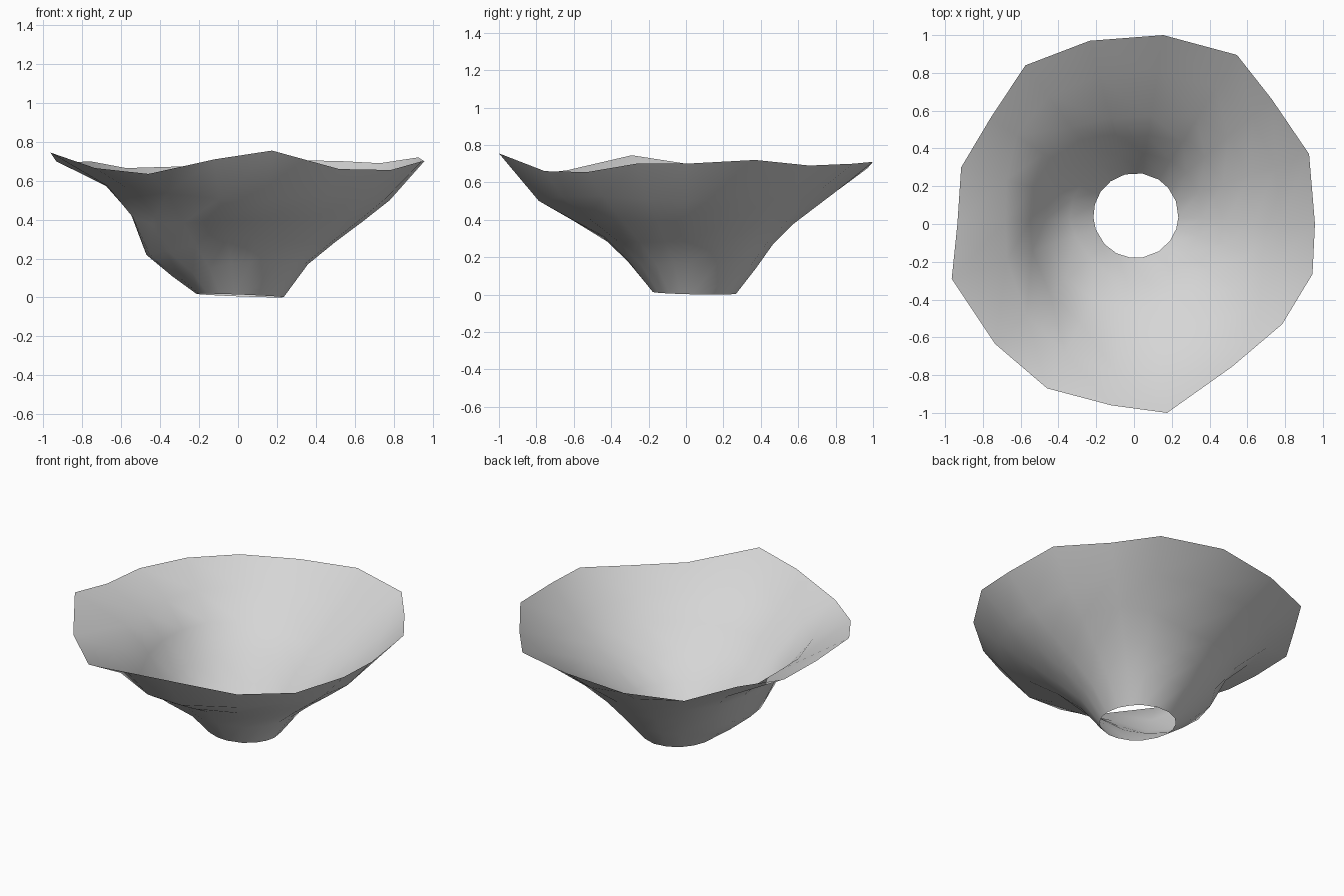
import bpy
import bmesh
import math

default_cube = bpy.data.objects.get("Cube")
if default_cube:
    bpy.data.objects.remove(default_cube, do_unlink=True)

CENTRE_X, CENTRE_Y = 0.01, 0.045
BASE_RADIUS = 0.225

# Wavy rim, counter-clockwise from the left side (x, y, z)
RIM = [
    (.958, 0, .70), (.927, .37, .72), (.73, .66, .69), (.545, .895, .70),
    (.155, 1, .71), (-.235, .97, .675), (-.575, .84, .665), (-.76, .56, .70),
    (-.915, .3, .69), (-.935, 0, .70), (-.965, -.29, .745), (-.735, -.635, .665),
    (-.46, -.87, .635), (-.12, -.96, .71), (.175, -1, .755),
    (.52, -.755, .66), (.785, -.53, .655), (.945, -.265, .70),
]

# Wall profiles (radius, height) in eight directions, every eighth of a turn
PROFILES = [
    [(.35, .17), (.49, .285), (.63, .39), (.77, .5)],    # left
    [(.35, .15), (.48, .285), (.64, .43), (.81, .56)],   # back left
    [(.33, .14), (.42, .27), (.52, .37), (.76, .55)],    # back
    [(.33, .14), (.45, .28), (.59, .42), (.78, .56)],    # back right
    [(.35, .11), (.48, .22), (.56, .43), (.69, .575)],   # right, bulging
    [(.33, .13), (.5, .24), (.62, .38), (.79, .56)],     # front right, bulging
    [(.36, .18), (.49, .31), (.66, .4), (.84, .5)],      # front
    [(.34, .16), (.49, .28), (.67, .41), (.83, .53)],    # front left
]


def spline(a, b, c, d, t):
    """Smooth blend from b to c with neighbours a and d."""
    return b + 0.5 * t * (c - a + t * (2 * a - 5 * b + 4 * c - d
                                       + t * (3 * (b - c) + d - a)))


def polar(angle, radius, height):
    return (CENTRE_X + radius * math.cos(angle),
            CENTRE_Y + radius * math.sin(angle), height)


def wall_point(angle, level):
    """Point on the wall at a direction, blended between the profiles."""
    count = len(PROFILES)
    place = (angle % math.tau) / math.tau * count
    index = int(place)
    near = [PROFILES[(index + step) % count][level] for step in (-1, 0, 1, 2)]
    radius, height = (spline(*values, place - index) for values in zip(*near))
    return polar(angle, radius, height)


def make_material(name, colour):
    material = bpy.data.materials.new(name)
    material.use_nodes = True
    material.diffuse_color = colour
    shader = next(n for n in material.node_tree.nodes
                  if n.type == "BSDF_PRINCIPLED")
    shader.inputs["Base Color"].default_value = colour
    return material


# Open funnel: one column of points per rim corner
bm = bmesh.new()
columns = []
for corner in RIM:
    angle = math.atan2(corner[1] - CENTRE_Y, corner[0] - CENTRE_X)
    base_height = 0.01 - 0.01 * math.cos(angle - 0.5)
    points = [polar(angle, BASE_RADIUS, base_height)]
    points += [wall_point(angle, level) for level in range(len(PROFILES[0]))]
    points.append(corner)
    columns.append([bm.verts.new(point) for point in points])

# Join neighbouring columns with smooth faces that look inward
for index, column in enumerate(columns):
    following = columns[(index + 1) % len(columns)]
    for low in range(len(column) - 1):
        face = bm.faces.new((column[low], column[low + 1],
                             following[low + 1], following[low]))
        face.smooth = True

mesh = bpy.data.meshes.new("funnel_bowl")
bm.to_mesh(mesh)
bm.free()
mesh.materials.append(make_material("light grey", (0.67, 0.67, 0.67, 1)))
funnel = bpy.data.objects.new("funnel_bowl", mesh)
bpy.context.scene.collection.objects.link(funnel)
